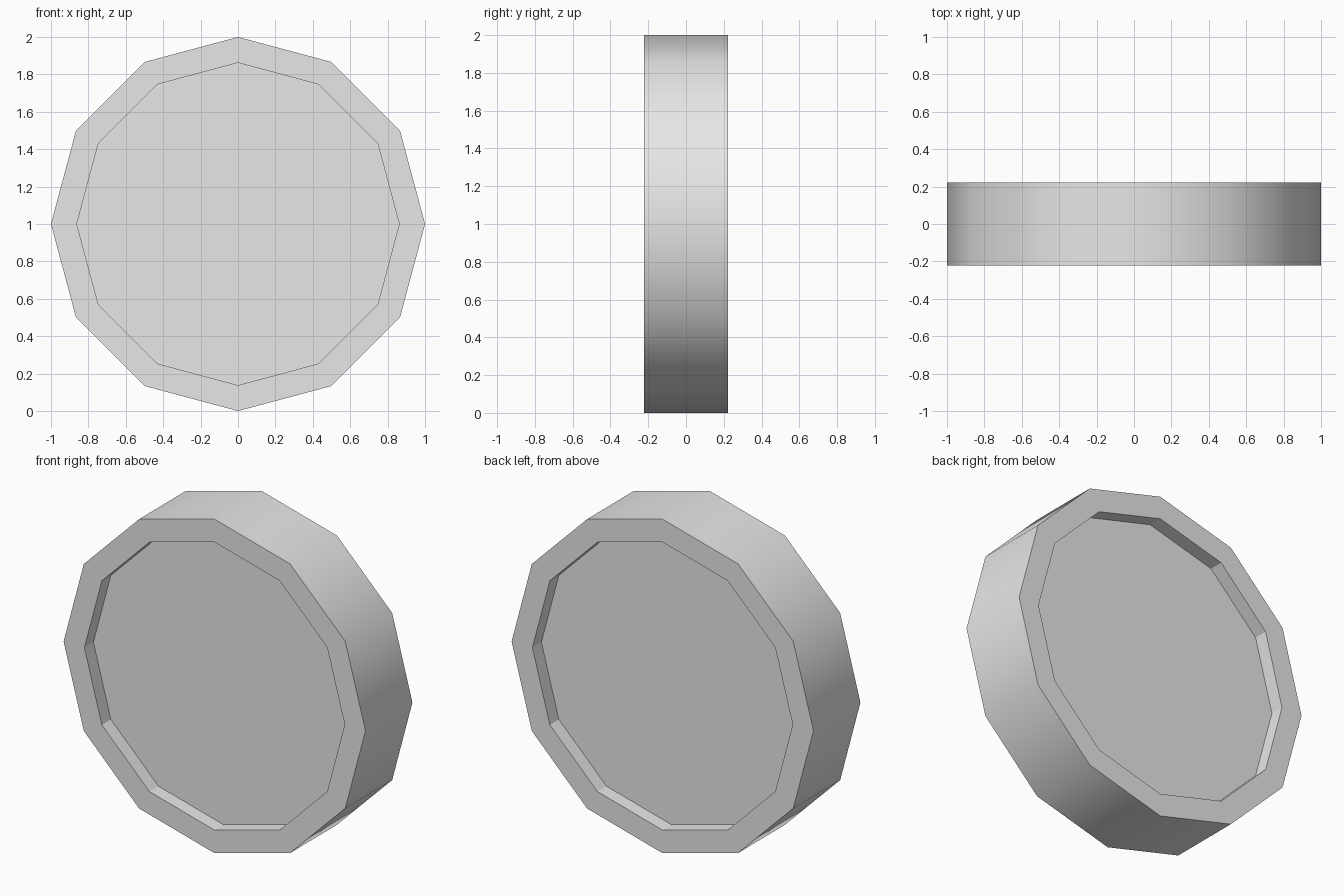
import bpy, bmesh
from math import cos, sin, tau

cube = bpy.data.objects.get("Cube")
if cube:
    bpy.data.objects.remove(cube, do_unlink=True)

SIDES = 12
OUTER, INNER = 1.0, 0.862
HALF_DEPTH, PANEL_Y = 0.222, 0.137

grey = bpy.data.materials.new("light grey")
grey.use_nodes = True
colour = (0.8, 0.8, 0.8, 1)
grey.diffuse_color = colour
grey.node_tree.nodes["Principled BSDF"].inputs["Base Color"].default_value = colour

bm = bmesh.new()


def ring(radius, y):
    return [bm.verts.new((radius * cos(tau * i / SIDES), y, 1 + radius * sin(tau * i / SIDES)))
            for i in range(SIDES)]


# Cross-section from the front panel, around the rim, to the back panel
profile = [(INNER, -PANEL_Y), (INNER, -HALF_DEPTH), (OUTER, -HALF_DEPTH),
           (OUTER, HALF_DEPTH), (INNER, HALF_DEPTH), (INNER, PANEL_Y)]
rings = [ring(r, y) for r, y in profile]

for k, (a, b) in enumerate(zip(rings, rings[1:])):
    for i in range(SIDES):
        j = (i + 1) % SIDES
        face = bm.faces.new((a[i], a[j], b[j], b[i]))
        face.smooth = k == 2  # only the outer tread is rounded

# Recessed front and back panels
bm.faces.new(rings[0])
bm.faces.new(rings[-1])
bmesh.ops.recalc_face_normals(bm, faces=bm.faces)

# Keep the rim corners crisp
for edge in bm.edges:
    edge.smooth = all(f.smooth for f in edge.link_faces)

mesh = bpy.data.meshes.new("recessed_disc")
bm.to_mesh(mesh)
bm.free()
mesh.materials.append(grey)
disc = bpy.data.objects.new("recessed_disc", mesh)
bpy.context.collection.objects.link(disc)
